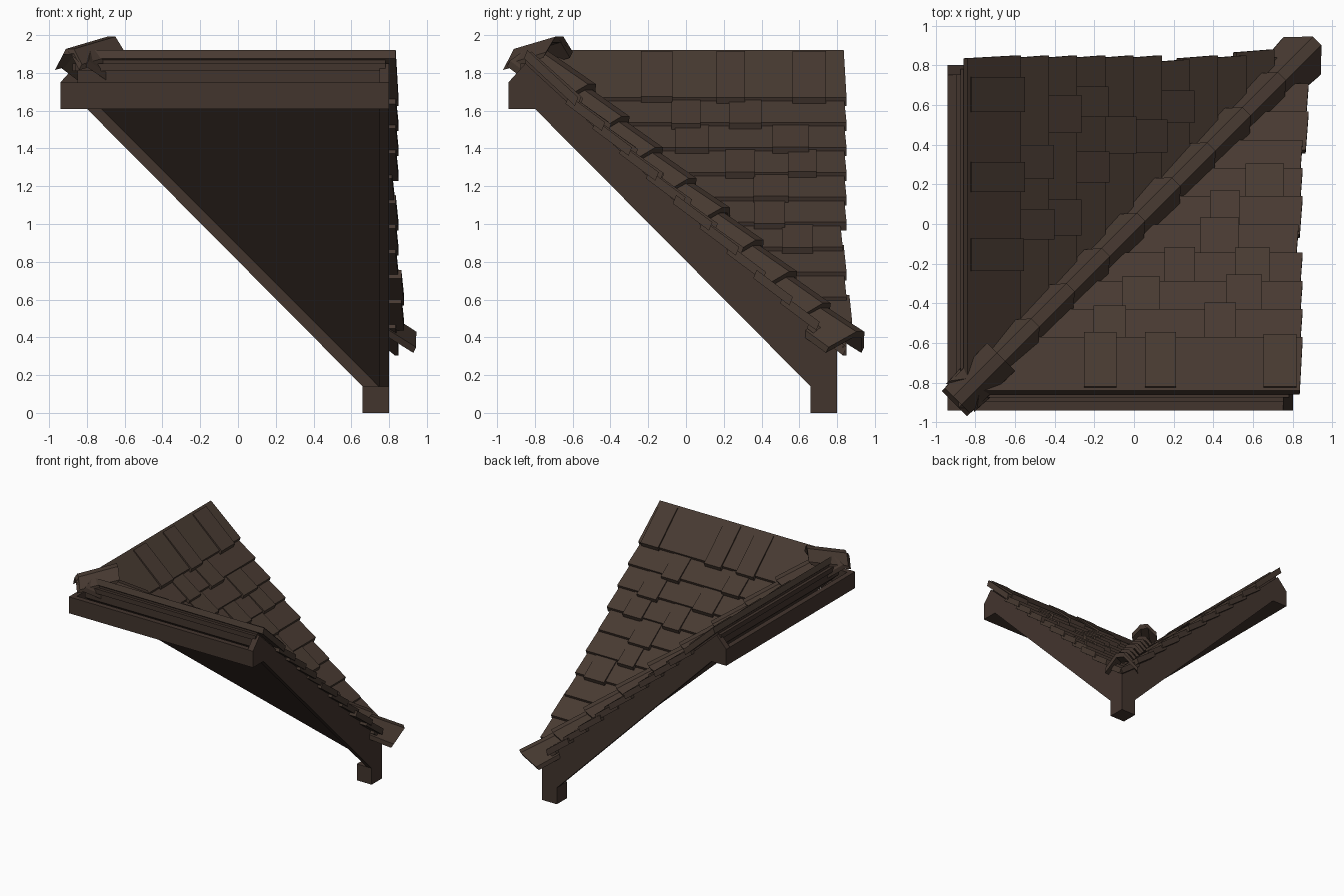
import bpy, bmesh, random
from mathutils import Vector

if "Cube" in bpy.data.objects:
    bpy.data.objects.remove(bpy.data.objects["Cube"])

random.seed(4)


def material(name, col):
    m = bpy.data.materials.new(name)
    m.diffuse_color = (*col, 1)
    m.use_nodes = True
    m.node_tree.nodes["Principled BSDF"].inputs["Base Color"].default_value = m.diffuse_color
    return m


SHINGLE = material("brown shingle", (0.064, 0.042, 0.031))
WOOD = material("dark timber", (0.055, 0.035, 0.027))


def loft(bm, a, b):
    """Solid between two matching rings of points."""
    va = [bm.verts.new(p) for p in a]
    vb = [bm.verts.new(p) for p in b]
    n = len(va)
    bm.faces.new(va)
    bm.faces.new(vb[::-1])
    for i in range(n):
        bm.faces.new((va[i], vb[i], vb[(i + 1) % n], va[(i + 1) % n]))


def box(bm, x0, x1, y0, y1, z0, z1):
    ring = [(x0, y0), (x1, y0), (x1, y1), (x0, y1)]
    loft(bm, [(x, y, z0) for x, y in ring], [(x, y, z1) for x, y in ring])


def finish(bm, name, mat, swap=False):
    """swap mirrors the part across the diagonal valley."""
    if swap:
        for v in bm.verts:
            v.co.x, v.co.y = v.co.y, v.co.x
    bmesh.ops.recalc_face_normals(bm, faces=bm.faces)
    me = bpy.data.meshes.new(name)
    bm.to_mesh(me)
    bm.free()
    me.materials.append(mat)
    bpy.context.collection.objects.link(bpy.data.objects.new(name, me))


def roof(y):
    """Height of the deck top."""
    return 1.08 - 0.93 * y


def slab(bm, xu0, xu1, xl0, xl1, yu, yl, up, low, thick):
    """Sloping shingle: upper edge at yu, lower edge at yl."""
    top = [(xu0, yu, roof(yu) + up), (xu1, yu, roof(yu) + up),
           (xl1, yl, roof(yl) + low), (xl0, yl, roof(yl) + low)]
    loft(bm, [(x, y - thick * 0.4, z - thick) for x, y, z in top], top)


for swap, side in ((False, "right"), (True, "left")):
    # triangular roof deck
    bm = bmesh.new()
    tri = [(-0.85, -0.85), (0.78, -0.85), (0.78, 0.78)]
    loft(bm, [(x, y, 0.885 - y) for x, y in tri], [(x, y, roof(y)) for x, y in tri])
    finish(bm, side + "_roof_deck", WOOD, swap)

    # end rafter with foot
    bm = bmesh.new()
    prof = [(-0.94, 1.61), (-0.94, 1.75), (-0.85, 1.85), (0.8, 0.33),
            (0.8, 0), (0.66, 0), (0.66, 0.14), (-0.8, 1.61)]
    loft(bm, [(0.75, y, z) for y, z in prof], [(0.8, y, z) for y, z in prof])
    finish(bm, side + "_end_rafter", WOOD, swap)

    # hollow eave trough: face board, floor and upper lip
    bm = bmesh.new()
    box(bm, -0.94, 0.8, -0.94, -0.895, 1.61, 1.75)
    box(bm, -0.94, 0.8, -0.9, -0.8, 1.61, 1.64)
    box(bm, -0.86, 0.78, -0.875, -0.84, 1.81, 1.85)
    finish(bm, side + "_eave_trough", WOOD, swap)

    # shingle courses, each with a few raised tiles
    bm = bmesh.new()
    yu = -0.84
    for k in range(11):
        yl = -0.57 + 0.142 * k
        up, low = (0.06 if k == 0 else 0.025), 0.06
        end = random.choice((0.83, 0.85, 0.85, 0.88))
        slab(bm, yu, end - 0.015, min(yl, end - 0.02), end, yu, yl, up, low, 0.045)
        length = end - yl
        for j in range(int(length / 0.45)):
            w = random.uniform(0.15, 0.2)
            x = yl + 0.15 + (j + random.uniform(0.1, 0.5)) * 0.43
            if x + w < end:
                d = random.uniform(0.015, 0.035)
                slab(bm, x, x + w, x, x + w, yu + 0.02, yl + d,
                     up + 0.012, low + 0.02, 0.035)
        yu = yl - 0.05
    finish(bm, side + "_shingles", SHINGLE, swap)

# square foot post under the low corner
bm = bmesh.new()
box(bm, 0.66, 0.8, 0.66, 0.8, 0, 0.14)
finish(bm, "corner_foot", WOOD)


def cap_ring(t, z, w, lean):
    """Folded cap section across the diagonal at (t, t)."""
    sec = [(-w, -0.09), (-0.03, -0.008), (0.03, -0.008), (w, -0.09)]
    out = []
    for drop, pts in ((0, sec), (-0.03, sec[::-1])):
        for s, h in pts:
            c = t + lean * h + drop * 0.5
            out.append((c + s * 0.707, c - s * 0.707, z + h + drop))
    return out


# overlapping caps along the valley, lower ends lifted
bm = bmesh.new()
for i in range(9):
    tl = -0.49 + 0.1775 * i
    tu = tl - 0.3
    j = random.uniform(-0.008, 0.008)
    loft(bm, cap_ring(tu, roof(tu) + 0.14, 0.1, 0.8),
         cap_ring(tl, roof(tl) + 0.215 + j, 0.125 + j, 0.9))
finish(bm, "valley_caps", SHINGLE)

# flat cap closing the top corner
bm = bmesh.new()
loft(bm, cap_ring(-0.89, 1.935, 0.09, 0), cap_ring(-0.67, 2.0, 0.1, 0))
finish(bm, "top_cap", SHINGLE)
